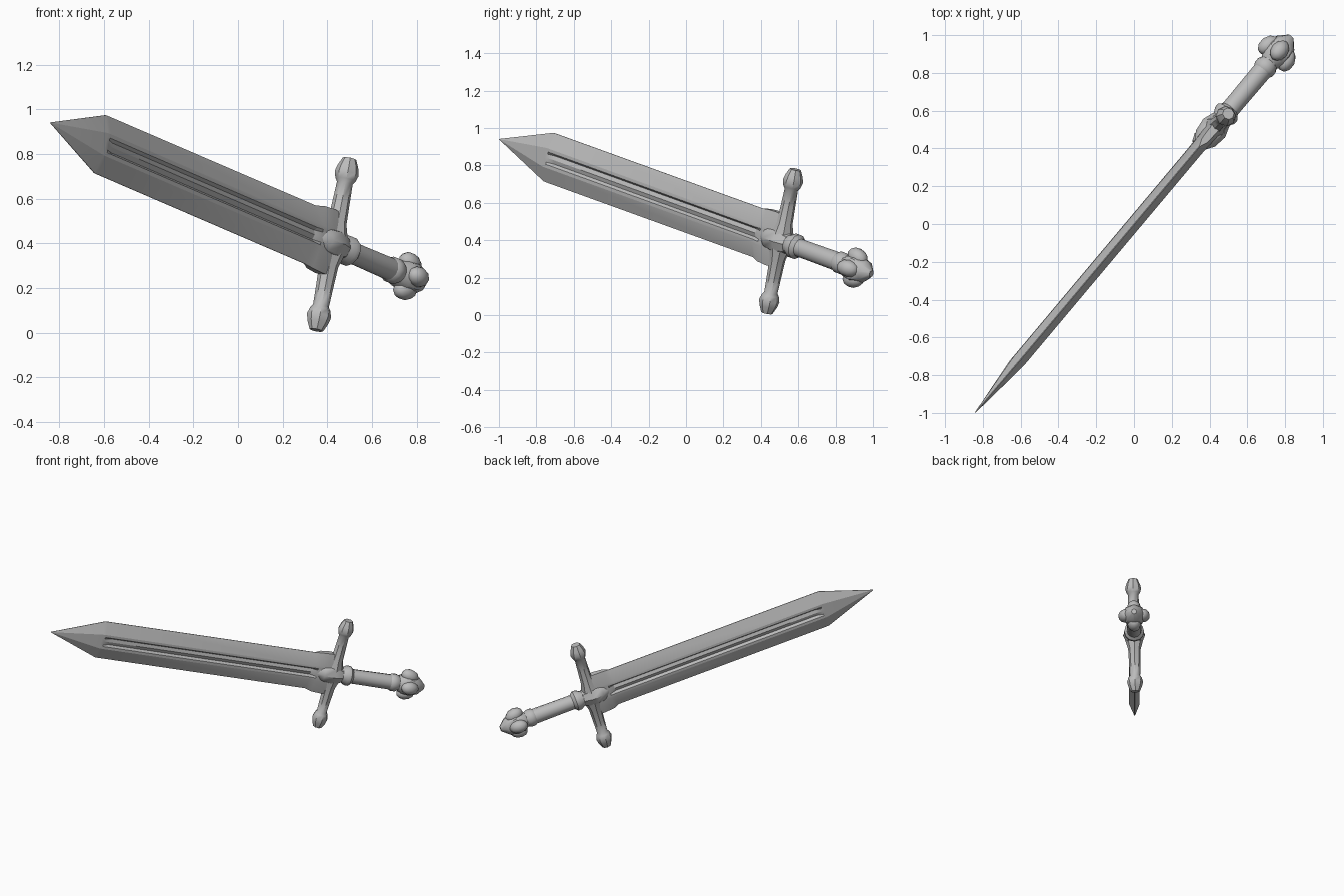
import bpy, bmesh
from math import cos, sin, pi, radians
from mathutils import Matrix, Vector

cube = bpy.data.objects.get("Cube")
if cube:
    bpy.data.objects.remove(cube, do_unlink=True)

steel = bpy.data.materials.new("grey steel")
steel.use_nodes = True
grey = (0.5, 0.5, 0.5, 1)
steel.diffuse_color = grey
steel.node_tree.nodes["Principled BSDF"].inputs["Base Color"].default_value = grey

# Sword frame: x runs from the guard to the tip, y along the guard, z out of the flat
along = Vector((-0.62, -0.738, 0.267)).normalized()
flat = along.cross(Vector((0.172, 0.204, 0.964))).normalized()
across = flat.cross(along)
frame = Matrix((along, across, flat)).transposed().to_4x4()
frame = Matrix.Translation((0.425, 0.508, 0.395)) @ frame @ Matrix.Rotation(-0.02, 4, 'X')


def finish(name, bm, angle=40):
    bmesh.ops.recalc_face_normals(bm, faces=bm.faces)
    mesh = bpy.data.meshes.new(name)
    bm.to_mesh(mesh)
    bm.free()
    mesh.materials.append(steel)
    obj = bpy.data.objects.new(name, mesh)
    bpy.context.collection.objects.link(obj)
    obj.matrix_world = frame
    bpy.ops.object.select_all(action='DESELECT')
    obj.select_set(True)
    bpy.context.view_layer.objects.active = obj
    bpy.ops.object.shade_smooth_by_angle(angle=radians(angle))
    return obj


def loft(name, rings, angle=40):
    bm = bmesh.new()
    rows = [[bm.verts.new(p) for p in ring] for ring in rings]
    for a, b in zip(rows, rows[1:]):
        for i in range(len(a)):
            j = (i + 1) % len(a)
            bm.faces.new((a[i], a[j], b[j], b[i]))
    bm.faces.new(rows[0])
    bm.faces.new(rows[-1])
    return finish(name, bm, angle)


def lathe(name, profile, sides=10, turn=0.0):
    """Spin (position, radius) pairs about the x axis, then turn about z."""
    rot = Matrix.Rotation(turn, 3, 'Z')
    rings = [[rot @ Vector((s, r * cos(2 * pi * i / sides), r * sin(2 * pi * i / sides)))
              for i in range(sides)] for s, r in profile]
    return loft(name, rings)


def blade_section(s, w, edge, high, groove, ridge):
    """Bevelled section with a ridged fuller on both flats."""
    k = w / 0.135
    half = [(w, edge), (0.052 * k, high), (0.034 * k, high), (0.022 * k, groove)]
    top = half + [(0, ridge)] + [(-t, n) for t, n in reversed(half)]
    return [Vector((s, t, n)) for t, n in top + [(t, -n) for t, n in reversed(top)]]


# Blade: flared shoulders, fuller, then the point
loft("blade", [blade_section(*row) for row in (
    (0.0, 0.145, 0.022, 0.04, 0.04, 0.04),
    (0.06, 0.148, 0.022, 0.04, 0.04, 0.04),
    (0.125, 0.144, 0.018, 0.037, 0.037, 0.037),
    (0.165, 0.135, 0.002, 0.036, 0.018, 0.027),
    (1.62, 0.135, 0.002, 0.036, 0.018, 0.027),
    (1.665, 0.135, 0.002, 0.036, 0.036, 0.036),
    (1.685, 0.134, 0.002, 0.036, 0.036, 0.036),
    (2.04, 0.002, 0.001, 0.002, 0.002, 0.002))], 22)

# Guard arms with knobbed ends
arm = [(0.0, 0.065), (0.04, 0.06), (0.1, 0.043), (0.2, 0.039), (0.285, 0.036),
       (0.3, 0.046), (0.33, 0.055), (0.36, 0.048), (0.398, 0.031)]
for side, name in ((1, "upper_guard_arm"), (-1, "lower_guard_arm")):
    lathe(name, arm, 8, side * pi / 2)

# Hub where blade, guard and grip meet
lathe("guard_hub", [(0.125, 0.035), (0.075, 0.066), (0.0, 0.076), (-0.06, 0.056)], 8)
lathe("grip_collar", [(-0.04, 0.05), (-0.07, 0.056), (-0.09, 0.068),
                      (-0.115, 0.068), (-0.135, 0.05)], 12)

# Grip
lathe("grip", [(-0.1, 0.05), (-0.2, 0.05), (-0.3, 0.051), (-0.4, 0.052), (-0.48, 0.05)], 12)
lathe("pommel_collar", [(-0.405, 0.05), (-0.42, 0.06), (-0.45, 0.06), (-0.47, 0.05)], 12)

# Pommel: pointed core and four lobes
lathe("pommel_core", [(-0.46, 0.045), (-0.5, 0.072), (-0.55, 0.08),
                      (-0.61, 0.06), (-0.655, 0.018)], 8)
bm = bmesh.new()
for i in range(4):
    place = (Matrix.Rotation(i * pi / 2, 4, 'X') @ Matrix.Translation((-0.54, 0.062, 0))
             @ Matrix.Rotation(0.25, 4, 'Z') @ Matrix.Diagonal((1.4, 1, 1, 1)))
    bmesh.ops.create_icosphere(bm, subdivisions=2, radius=0.046, matrix=place)
finish("pommel_lobes", bm)
